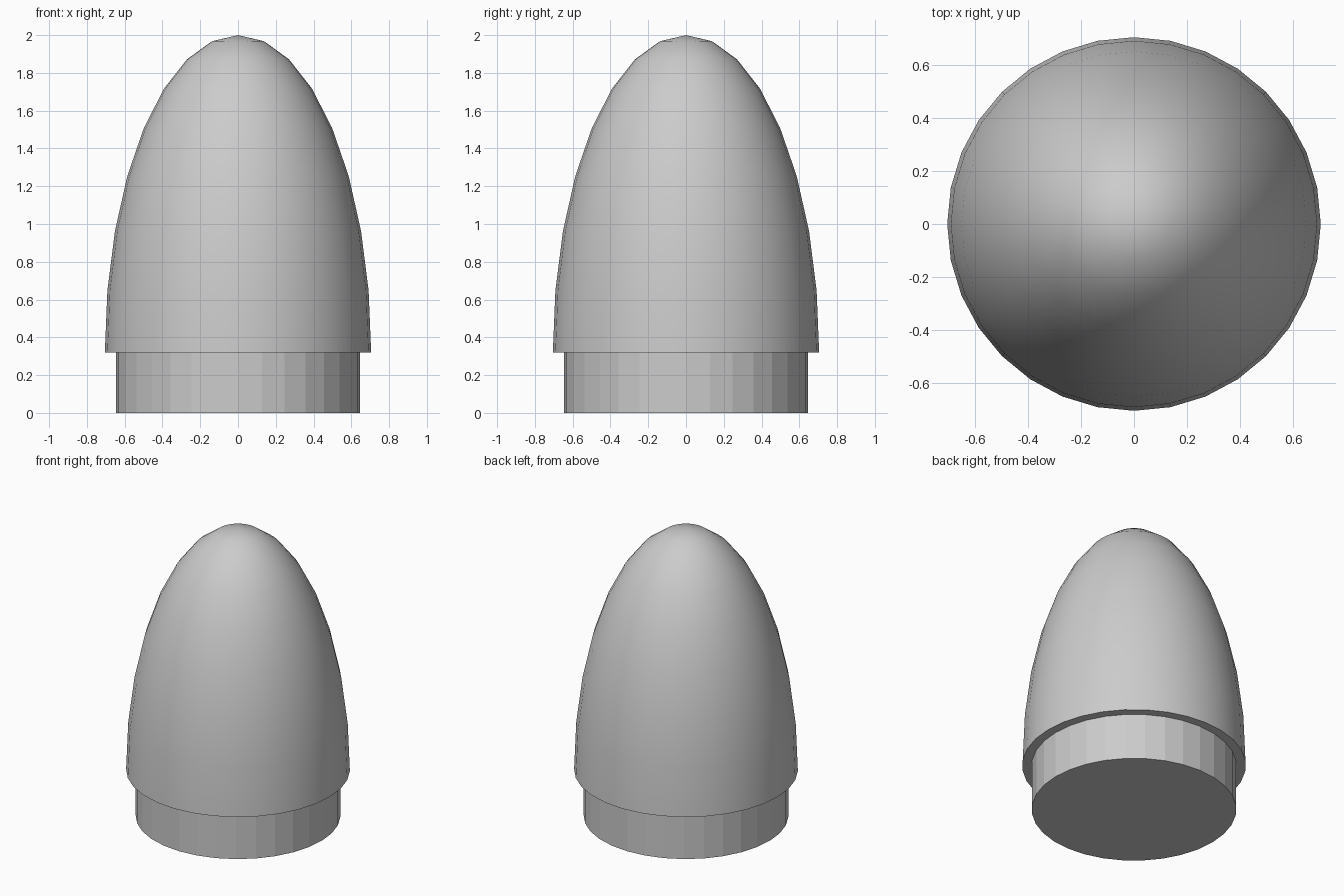
import bpy, bmesh, math

cube = bpy.data.objects.get("Cube")
if cube:
    bpy.data.objects.remove(cube, do_unlink=True)

SIDES = 32
BASE_TOP = 0.32

grey = bpy.data.materials.new("plain grey")
grey.use_nodes = True
colour = (0.6, 0.6, 0.6, 1)
grey.diffuse_color = colour
grey.node_tree.nodes["Principled BSDF"].inputs["Base Color"].default_value = colour


def finish(bm, name, smooth):
    bmesh.ops.recalc_face_normals(bm, faces=bm.faces)
    mesh = bpy.data.meshes.new(name)
    bm.to_mesh(mesh)
    bm.free()
    mesh.materials.append(grey)
    obj = bpy.data.objects.new(name, mesh)
    bpy.context.collection.objects.link(obj)
    if smooth:
        bpy.ops.object.select_all(action="DESELECT")
        obj.select_set(True)
        bpy.context.view_layer.objects.active = obj
        bpy.ops.object.shade_smooth_by_angle(angle=math.radians(40))
    return obj


# Nose shell: upper half of a stretched sphere, closed underneath
bm = bmesh.new()
bmesh.ops.create_uvsphere(bm, u_segments=SIDES, v_segments=16, radius=1)
lower = [v for v in bm.verts if v.co.z < -0.01]
bmesh.ops.delete(bm, geom=lower, context="VERTS")
rim = [e for e in bm.edges if e.is_boundary]
bmesh.ops.contextual_create(bm, geom=rim)
for v in bm.verts:
    v.co = (v.co.x * 0.705, v.co.y * 0.705, BASE_TOP + v.co.z * (2 - BASE_TOP))
finish(bm, "nose_shell", True)

# Base collar: narrower faceted cylinder below the shell
bm = bmesh.new()
bmesh.ops.create_cone(bm, cap_ends=True, segments=SIDES,
                      radius1=0.645, radius2=0.645, depth=BASE_TOP)
bmesh.ops.translate(bm, verts=bm.verts, vec=(0, 0, BASE_TOP / 2))
finish(bm, "base_collar", False)
